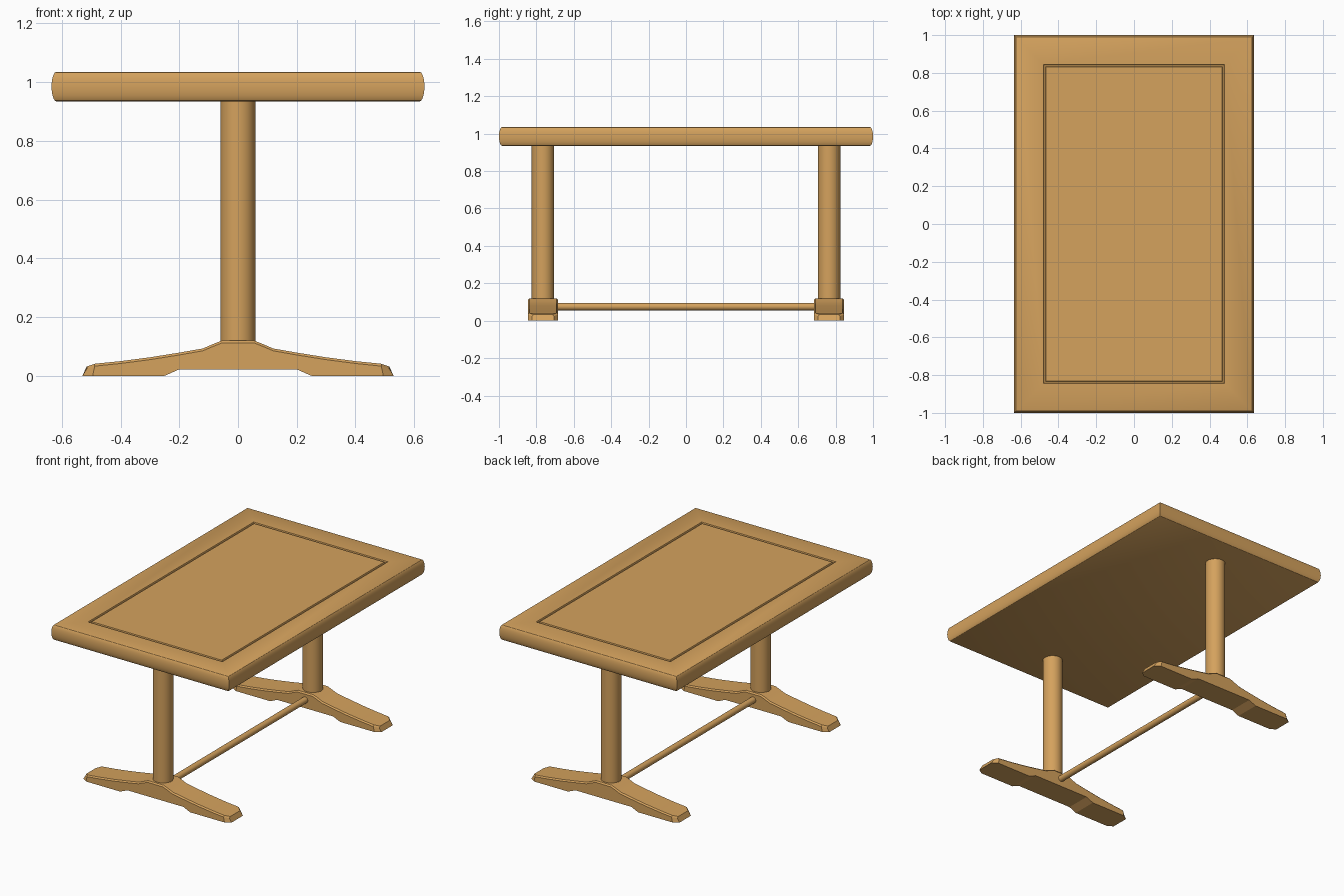
import bpy, bmesh, math
from mathutils import Matrix

if "Cube" in bpy.data.objects:
    bpy.data.objects.remove(bpy.data.objects["Cube"])

wood = bpy.data.materials.new("warm_wood")
wood.diffuse_color = (0.66, 0.36, 0.11, 1)
wood.use_nodes = True
wood.node_tree.nodes["Principled BSDF"].inputs["Base Color"].default_value = wood.diffuse_color


def finish(name, bm, smooth=None):
    bmesh.ops.recalc_face_normals(bm, faces=bm.faces)
    me = bpy.data.meshes.new(name)
    bm.to_mesh(me)
    bm.free()
    me.materials.append(wood)
    ob = bpy.data.objects.new(name, me)
    bpy.context.collection.objects.link(ob)
    if smooth:
        bpy.ops.object.select_all(action='DESELECT')
        ob.select_set(True)
        bpy.context.view_layer.objects.active = ob
        bpy.ops.object.shade_smooth_by_angle(angle=math.radians(smooth))
    return ob


def loft(bm, rings):
    """Skin a list of equal-length point rings and cap both ends."""
    vs = [[bm.verts.new(p) for p in r] for r in rings]
    n = len(vs[0])
    for a, b in zip(vs, vs[1:]):
        for i in range(n):
            bm.faces.new((a[i], a[(i + 1) % n], b[(i + 1) % n], b[i]))
    bm.faces.new(vs[0][::-1])
    bm.faces.new(vs[-1])


def rod(name, r, depth, matrix):
    bm = bmesh.new()
    bmesh.ops.create_cone(bm, cap_ends=True, segments=32, radius1=r, radius2=r,
                          depth=depth, matrix=matrix)
    return finish(name, bm, 35)


def rect(inset, z):
    x, y = 0.635 - inset, 1.0 - inset
    return [(-x, -y, z), (x, -y, z), (x, y, z), (-x, y, z)]


# Table top: bulged edge, then a narrow groove framing the centre panel
rings = []
for i in range(11):
    a = -math.pi / 2 + math.pi * i / 10
    rings.append(rect(0.016 * (1 - math.cos(a)), 0.985 + 0.05 * math.sin(a)))
rings += [rect(0.155, 1.035), rect(0.158, 1.027), rect(0.167, 1.027), rect(0.170, 1.035)]
bm = bmesh.new()
loft(bm, rings)
finish("table_top", bm, 30)

# Foot stations: bottom x, top x, half width, bottom z, top z
half = [(0.53, 0.515, 0.058, 0, 0.032), (0.495, 0.488, 0.08, 0, 0.041),
        (0.40, 0.40, 0.08, 0, 0.050), (0.30, 0.30, 0.08, 0, 0.063),
        (0.25, 0.25, 0.08, 0, 0.071), (0.20, 0.20, 0.08, 0.022, 0.079),
        (0.12, 0.12, 0.08, 0.022, 0.093), (0.09, 0.09, 0.08, 0.022, 0.106),
        (0.055, 0.055, 0.08, 0.022, 0.120)]
stations = half + [(-b, -t, w, z0, z1) for b, t, w, z0, z1 in reversed(half)]

for side, label in ((-1, "front"), (1, "back")):
    yc = 0.765 * side
    # Trestle foot with softened top edges
    bm = bmesh.new()
    loft(bm, [[(b, yc - w, z0), (b, yc + w, z0), (t, yc + w, z1 - 0.008),
               (t, yc + w - 0.008, z1), (t, yc - w + 0.008, z1), (t, yc - w, z1 - 0.008)]
              for b, t, w, z0, z1 in stations])
    finish(label + "_foot", bm, 20)
    # Round post
    rod(label + "_post", 0.06, 0.83, Matrix.Translation((0, yc, 0.525)))

# Stretcher bar between the feet
rod("stretcher", 0.02, 1.40,
    Matrix.Translation((0, 0, 0.075)) @ Matrix.Rotation(math.pi / 2, 4, 'X'))
